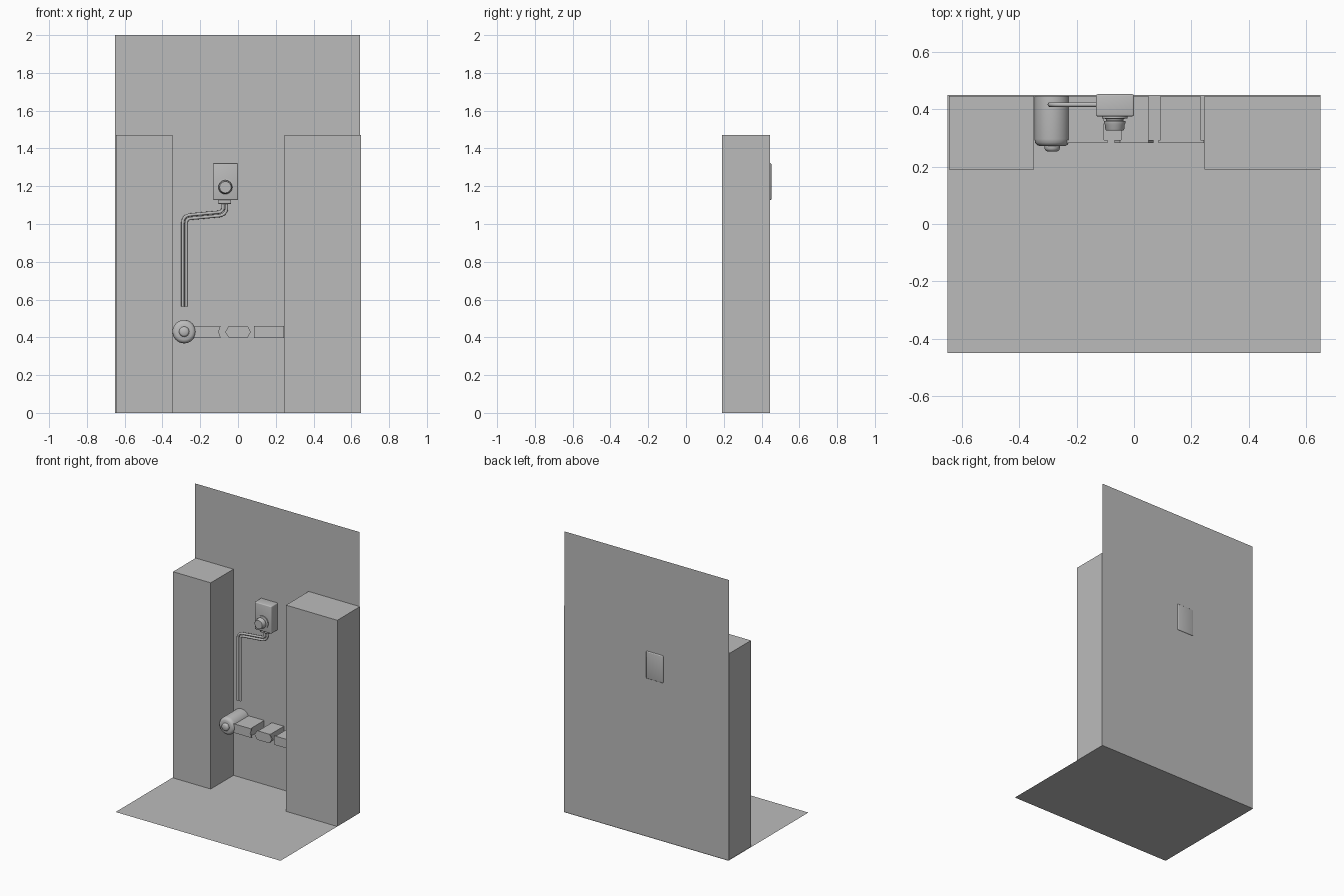
import bpy, bmesh, math
from mathutils import Vector

cube = bpy.data.objects.get("Cube")
if cube:
    bpy.data.objects.remove(cube, do_unlink=True)

grey = bpy.data.materials.new("plain_grey")
grey.use_nodes = True
colour = (0.5, 0.5, 0.5, 1)
grey.diffuse_color = colour
grey.node_tree.nodes["Principled BSDF"].inputs["Base Color"].default_value = colour

WALL = 0.446


def finish(name, bm, smooth=False):
    """Turn a bmesh into a named, coloured object."""
    mesh = bpy.data.meshes.new(name)
    bm.to_mesh(mesh)
    bm.free()
    mesh.materials.append(grey)
    obj = bpy.data.objects.new(name, mesh)
    bpy.context.collection.objects.link(obj)
    if smooth:
        bpy.ops.object.select_all(action="DESELECT")
        obj.select_set(True)
        bpy.context.view_layer.objects.active = obj
        bpy.ops.object.shade_smooth_by_angle(angle=math.radians(40))
    return obj


def sheet(name, corners):
    bm = bmesh.new()
    bm.faces.new([bm.verts.new(c) for c in corners])
    return finish(name, bm)


def box(name, x, y, z, bevel=0):
    bm = bmesh.new()
    bmesh.ops.create_cube(bm, size=1)
    for v in bm.verts:
        v.co = [(a + b) / 2 + c * (b - a) for (a, b), c in zip((x, y, z), v.co)]
    if bevel:
        bmesh.ops.bevel(bm, geom=bm.edges[:], offset=bevel, segments=3,
                        profile=0.5, affect="EDGES")
    return finish(name, bm, bevel > 0)


def plate(name, outline, y0, y1):
    """Extrude an x-z outline along y."""
    bm = bmesh.new()
    face = bm.faces.new([bm.verts.new((x, y0, z)) for x, z in outline])
    new = bmesh.ops.extrude_face_region(bm, geom=[face])["geom"]
    moved = [g for g in new if isinstance(g, bmesh.types.BMVert)]
    bmesh.ops.translate(bm, verts=moved, vec=(0, y1 - y0, 0))
    bmesh.ops.recalc_face_normals(bm, faces=bm.faces)
    return finish(name, bm)


def lathe(name, cx, cz, profile, steps=32):
    """Spin a (radius, y) profile about an axis along y."""
    bm = bmesh.new()
    rings = []
    for r, y in profile:
        rings.append([bm.verts.new((cx + r * math.cos(i * math.tau / steps), y,
                                    cz + r * math.sin(i * math.tau / steps)))
                      for i in range(steps)])
    for a, b in zip(rings, rings[1:]):
        for i in range(steps):
            j = (i + 1) % steps
            bm.faces.new((a[i], a[j], b[j], b[i]))
    bm.faces.new(rings[0])
    bm.faces.new(rings[-1])
    bmesh.ops.recalc_face_normals(bm, faces=bm.faces)
    return finish(name, bm, True)


def pipe(name, points, offset, bend, radius):
    """Round tube following x-z points, shifted sideways, with rounded corners."""
    pts = [Vector(p) for p in points]
    dirs = [(b - a).normalized() for a, b in zip(pts, pts[1:])]
    side = [Vector((-d.y, d.x)) for d in dirs]
    line = [pts[0] + side[0] * offset]
    for p, d0, d1, s0, s1 in zip(pts[1:], dirs, dirs[1:], side, side[1:]):
        corner = p + (s0 + s1) * offset / (1 + s0.dot(s1))
        turn = 1 if d0.x * d1.y - d0.y * d1.x > 0 else -1
        b = bend - turn * offset
        start, end = corner - d0 * b, corner + d1 * b
        for i in range(9):
            t = i / 8
            line.append(start * (1 - t) ** 2 + corner * 2 * t * (1 - t) + end * t * t)
    line.append(pts[-1] + side[-1] * offset)
    curve = bpy.data.curves.new(name, "CURVE")
    curve.dimensions = "3D"
    curve.bevel_depth = radius
    curve.bevel_resolution = 3
    curve.use_fill_caps = True
    spline = curve.splines.new("POLY")
    spline.points.add(len(line) - 1)
    for sp, q in zip(spline.points, line):
        sp.co = (q.x, 0.416, q.y, 1)
    spline.use_smooth = True
    curve.materials.append(grey)
    obj = bpy.data.objects.new(name, curve)
    bpy.context.collection.objects.link(obj)


# Floor and back wall
sheet("floor", [(-0.65, -0.45, 0), (0.65, -0.45, 0), (0.65, 0.45, 0), (-0.65, 0.45, 0)])
sheet("back_wall", [(-0.65, WALL, 0), (0.645, WALL, 0), (0.645, WALL, 2), (-0.65, WALL, 2)])

# Tall side blocks
box("right_block", (-0.645, -0.348), (0.19, WALL - 0.001), (0, 1.47))
box("left_block", (0.245, 0.65), (0.19, WALL - 0.001), (0, 1.47))

# Control box with knob and cable outlet
box("control_box", (-0.133, 0), (0.375, 0.452), (1.127, 1.322), 0.006)
lathe("control_knob", -0.067, 1.195,
      [(0.045, 0.376), (0.045, 0.368), (0.03, 0.366), (0.03, 0.36), (0.037, 0.358),
       (0.037, 0.35), (0.034, 0.345), (0.033, 0.33), (0.03, 0.326)])
box("cable_outlet", (-0.106, -0.036), (0.395, 0.438), (1.107, 1.13), 0.003)

# Pair of conduits running left and down
path = [(-0.07, 1.112), (-0.07, 1.056), (-0.283, 1.036), (-0.283, 0.563)]
for label, shift in (("inner", 0.0095), ("outer", -0.0095)):
    pipe(label + "_conduit", path, shift, 0.032, 0.0085)

# Round motor housing with front button
lathe("motor_housing", -0.285, 0.43,
      [(0.062, WALL - 0.001), (0.062, 0.296), (0.059, 0.283), (0.052, 0.275), (0.042, 0.271)])
lathe("motor_button", -0.285, 0.43,
      [(0.027, 0.275), (0.027, 0.264), (0.024, 0.257), (0.018, 0.253)], 24)

# Row of three blocks with shaped front plates
LOW, MID, HIGH = 0.397, 0.429, 0.461
outlines = {
    "notched": [(-0.236, LOW), (-0.092, LOW), (-0.102, MID), (-0.092, HIGH), (-0.236, HIGH)],
    "pointed": [(-0.048, LOW), (0.05, LOW), (0.068, MID), (0.05, HIGH),
                (-0.048, HIGH), (-0.068, MID)],
    "square": [(0.085, LOW), (0.244, LOW), (0.244, HIGH), (0.085, HIGH)],
}
spans = {"notched": (-0.228, -0.105), "pointed": (-0.045, 0.05), "square": (0.093, 0.232)}
for label, outline in outlines.items():
    plate(label + "_front_plate", outline, 0.283, 0.293)
    box(label + "_block", spans[label], (0.293, WALL - 0.001), (LOW + 0.004, HIGH - 0.004))
